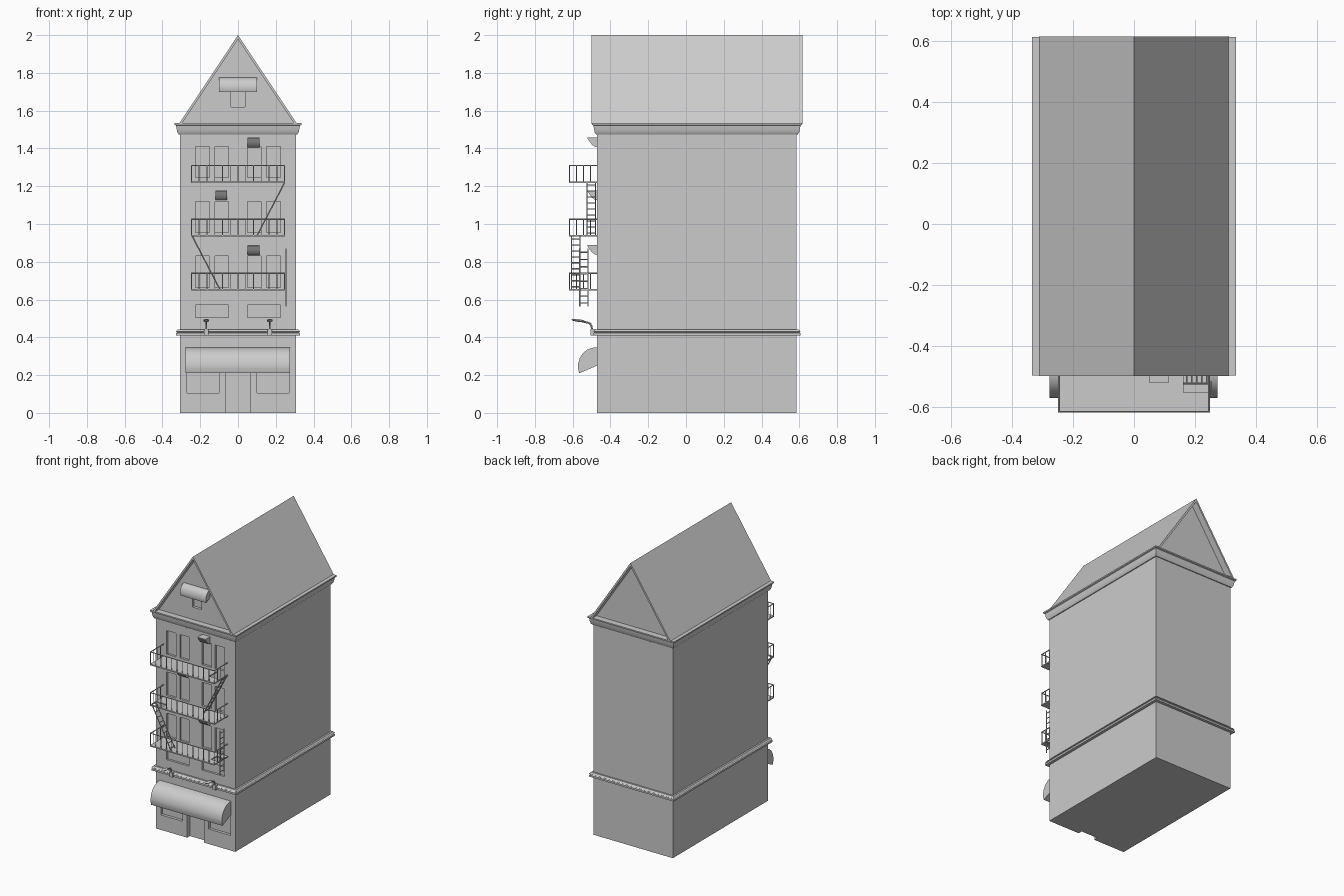
import bpy, bmesh, math
from mathutils import Vector, Matrix

if "Cube" in bpy.data.objects:
    bpy.data.objects.remove(bpy.data.objects["Cube"])

X, Y0, Y1 = 0.308, -0.47, 0.586      # wall extents


def finish(name, bm):
    bmesh.ops.recalc_face_normals(bm, faces=bm.faces)
    me = bpy.data.meshes.new(name)
    bm.to_mesh(me)
    bm.free()
    ob = bpy.data.objects.new(name, me)
    bpy.context.collection.objects.link(ob)
    return ob


def add_box(bm, x0, x1, y0, y1, z0, z1):
    m = Matrix.Translation(((x0 + x1) / 2, (y0 + y1) / 2, (z0 + z1) / 2))
    m = m @ Matrix.Diagonal((x1 - x0, y1 - y0, z1 - z0, 1))
    bmesh.ops.create_cube(bm, size=1, matrix=m)


def add_rod(bm, a, b, r=0.003, seg=6):
    a, b = Vector(a), Vector(b)
    d = b - a
    m = Matrix.Translation((a + b) / 2) @ d.to_track_quat('Z', 'Y').to_matrix().to_4x4()
    bmesh.ops.create_cone(bm, cap_ends=True, segments=seg, radius1=r, radius2=r,
                          depth=d.length, matrix=m)


def boxes(name, items):
    bm = bmesh.new()
    for b in items:
        add_box(bm, *b)
    return finish(name, bm)


def extrude(name, pts, vec):
    """Closed polygon of 3D points pushed along vec."""
    bm = bmesh.new()
    f = bm.faces.new([bm.verts.new(p) for p in pts])
    r = bmesh.ops.extrude_face_region(bm, geom=[f])
    vs = [g for g in r['geom'] if isinstance(g, bmesh.types.BMVert)]
    bmesh.ops.translate(bm, verts=vs, vec=vec)
    return finish(name, bm)


def moulding(name, profile):
    """Profile of (outset, z) carried round the rectangular walls."""
    bm = bmesh.new()
    loops = [[bm.verts.new(p) for p in ((-X - o, Y0 - o, z), (X + o, Y0 - o, z),
                                        (X + o, Y1 + o, z), (-X - o, Y1 + o, z))]
             for o, z in profile]
    for a, b in zip(loops, loops[1:]):
        for i in range(4):
            j = (i + 1) % 4
            bm.faces.new((a[i], a[j], b[j], b[i]))
    bm.faces.new(loops[0])
    bm.faces.new(loops[-1])
    return finish(name, bm)


def cut(ob, items):
    cutter = boxes("cutter", items)
    cutter.hide_render = True
    mod = ob.modifiers.new("cut", 'BOOLEAN')
    mod.operation, mod.solver, mod.object = 'DIFFERENCE', 'EXACT', cutter
    bpy.context.view_layer.objects.active = ob
    bpy.ops.object.modifier_apply(modifier="cut")
    bpy.data.objects.remove(cutter)


# Walls with recessed windows and door
walls = boxes("walls", [(-X, X, Y0, Y1, 0, 1.5)])
openings = [(-0.065, 0.065, -0.6, Y0 + 0.03, -0.1, 0.27)]
for s in (-1, 1):
    for a, b, z0, z1, d in [(0.1, 0.27, 0.105, 0.28, 0.02), (0.05, 0.225, 0.505, 0.572, 0.015)] + \
            [(a, a + 0.073, z, z + 0.165, 0.015) for a in (0.05, 0.152) for z in (0.665, 0.955, 1.245)]:
        lo, hi = sorted((s * a, s * b))
        openings.append((lo, hi, -0.6, Y0 + d, z0, z1))
cut(walls, openings)

# Belt course and cornice
moulding("belt_course", [(-0.02, 0.41), (0.02, 0.41), (0.02, 0.422), (0.014, 0.426),
                         (0.02, 0.43), (0.012, 0.441), (-0.02, 0.441)])
moulding("cornice", [(-0.02, 1.475), (0.006, 1.475), (0.013, 1.485), (0.017, 1.503),
                     (0.02, 1.521), (0.028, 1.525), (0.028, 1.534), (-0.03, 1.534)])

# Roof shell and recessed gable ends
extrude("roof", [(x, -0.5, z) for x, z in ((-0.313, 1.53), (0, 2), (0.313, 1.53), (0.298, 1.53),
                                           (0, 1.978), (-0.298, 1.53))], (0, 1.117, 0))
gable = extrude("gable", [(-0.304, -0.455, 1.525), (0, -0.455, 1.987), (0.304, -0.455, 1.525)],
                (0, 1.025, 0))
cut(gable, [(-0.036, 0.036, -0.6, -0.435, 1.62, 1.74)])


# Curved awnings
def awning(name, x0, x1, yw, depth, z0, z1):
    prof = [(0, 1), (0.3, 0.98), (0.55, 0.9), (0.77, 0.76), (0.92, 0.57), (1, 0.35),
            (1, 0.18), (0.93, 0), (0, 0.3)]
    extrude(name, [(x0, yw - depth * d, z0 + (z1 - z0) * h) for d, h in prof], (x1 - x0, 0, 0))


awning("shop_awning", -0.278, 0.275, Y0 + 0.002, 0.104, 0.21, 0.347)
awning("gable_awning", -0.1, 0.1, -0.453, 0.046, 1.7, 1.775)


# Balconies: platform strips around the stair opening, railing of thin bars
def balcony(name, z, hole):
    hx0, hx1, hy0, hy1 = hole
    strips = [(-0.25, hx0, -0.62, Y0, z - 0.004, z + 0.004), (hx1, 0.25, -0.62, Y0, z - 0.004, z + 0.004),
              (hx0, hx1, -0.62, hy0, z - 0.004, z + 0.004), (hx0, hx1, hy1, Y0, z - 0.004, z + 0.004)]
    boxes(name + "_platform", [s for s in strips if s[1] - s[0] > 0.001 and s[3] - s[2] > 0.001])
    bm = bmesh.new()
    t, y = z + 0.088, -0.617
    for i in range(13):
        x = -0.247 + 0.494 * i / 12
        add_rod(bm, (x, y, z), (x, y, t), 0.0025)
    add_rod(bm, (-0.25, y, t), (0.25, y, t), 0.0035)
    for x in (-0.247, 0.247):
        add_rod(bm, (x, y, t), (x, Y0, t), 0.0035)
        for i in range(1, 4):
            yy = y + 0.037 * i
            add_rod(bm, (x, yy, z), (x, yy, t), 0.0025)
    finish(name + "_railing", bm)


balcony("lower_balcony", 0.652, (0.19, 0.245, -0.57, -0.51))
balcony("middle_balcony", 0.937, (-0.243, -0.163, -0.612, -0.555))
balcony("upper_balcony", 1.222, (0.163, 0.243, -0.554, Y0))


# Fire escape stairs and drop ladder
def ladder(name, a, b, rungs):
    bm = bmesh.new()
    a, b = Vector(a), Vector(b)
    off = Vector((0, 0.022, 0))
    for s in (-1, 1):
        add_rod(bm, a + off * s, b + off * s, 0.0035)
    for i in range(rungs):
        p = a.lerp(b, (i + 0.5) / rungs)
        add_rod(bm, p - off, p + off, 0.003)
    finish(name, bm)


ladder("upper_stair", (0.1, -0.502, 0.937), (0.248, -0.502, 1.222), 9)
ladder("middle_stair", (-0.095, -0.584, 0.652), (-0.243, -0.584, 0.937), 9)
ladder("drop_ladder", (0.254, -0.541, 0.562), (0.254, -0.541, 0.87), 8)

# Window vent hoods, curved underneath
for i, (x, z) in enumerate(((0.082, 1.405), (-0.088, 1.125), (0.082, 0.835))):
    prof = [(-0.465, 0), (-0.483, 0.004), (-0.497, 0.014), (-0.51, 0.031), (-0.522, 0.048),
            (-0.522, 0.053), (-0.465, 0.053)]
    extrude(f"vent_hood_{i + 1}", [(x - 0.031, y, z + h) for y, h in prof], (0.062, 0, 0))

# Sign lamps on bent arms
for side, x in (("left", -0.168), ("right", 0.168)):
    bm = bmesh.new()
    add_box(bm, x - 0.012, x + 0.012, -0.505, -0.48, 0.41, 0.445)
    path = [(x, -0.497, 0.44), (x, -0.502, 0.465), (x, -0.512, 0.476), (x, -0.53, 0.48), (x, -0.56, 0.487)]
    for a, b in zip(path, path[1:]):
        add_rod(bm, a, b, 0.005, 8)
    m = (Matrix.Translation((x, -0.57, 0.489)) @ Matrix.Rotation(math.radians(-7), 4, 'X')
         @ Matrix.Diagonal((0.016, 0.036, 0.007, 1)))
    bmesh.ops.create_uvsphere(bm, u_segments=16, v_segments=8, radius=1, matrix=m)
    finish(f"lamp_{side}", bm)

# Smooth shading with sharp corners kept
for ob in bpy.context.scene.objects:
    ob.select_set(True)
    bpy.context.view_layer.objects.active = ob
bpy.ops.object.shade_smooth_by_angle(angle=math.radians(35))
